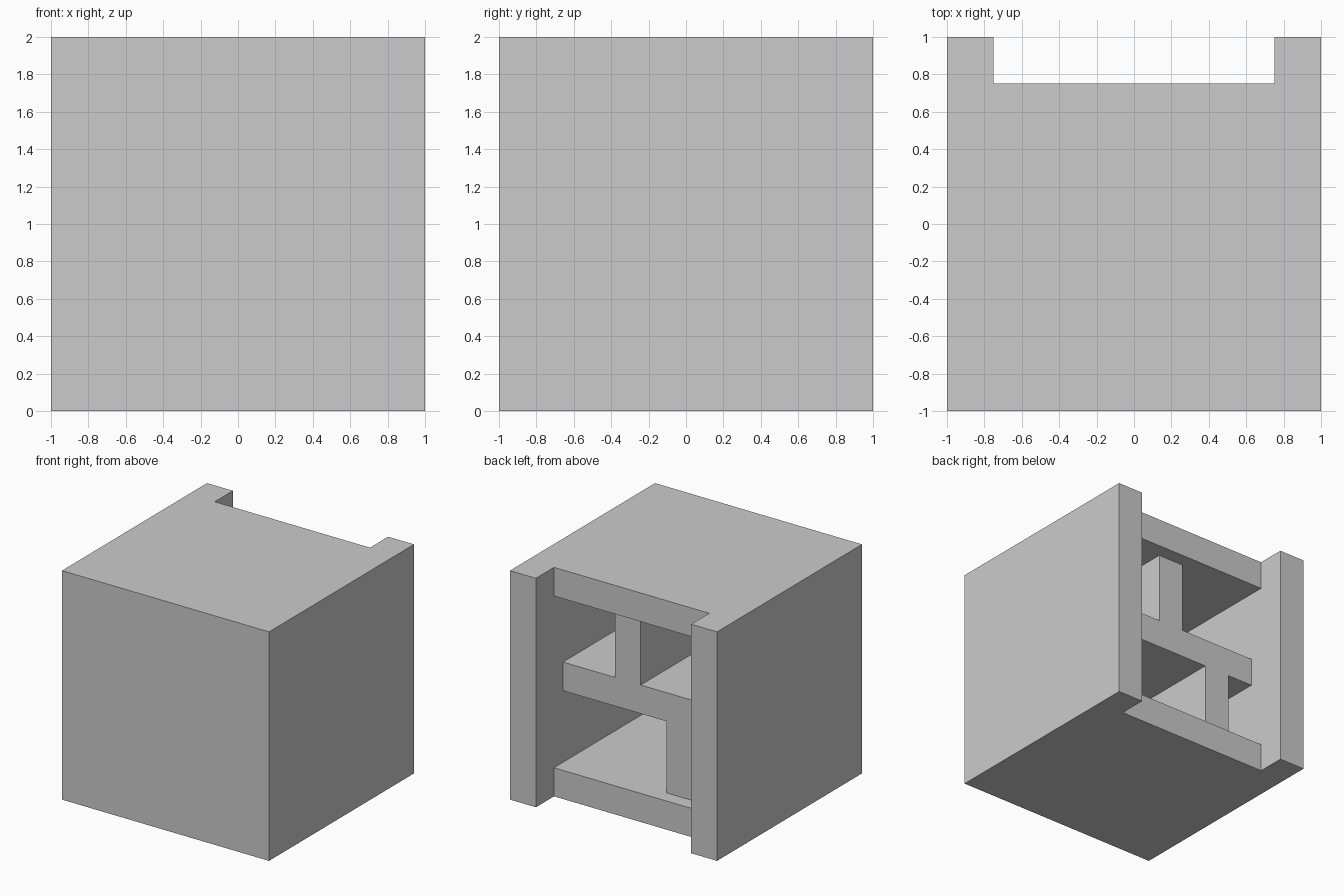
import bpy, bmesh
from mathutils import Vector

if "Cube" in bpy.data.objects:
    bpy.data.objects.remove(bpy.data.objects["Cube"])

WALL = 0.25            # thickness of every panel
INNER = 1 - WALL       # inner half width


def box(name, lo, hi):
    """Axis-aligned box between two corners."""
    lo, hi = Vector(lo), Vector(hi)
    bm = bmesh.new()
    bmesh.ops.create_cube(bm, size=1)
    bmesh.ops.scale(bm, vec=hi - lo, verts=bm.verts)
    bmesh.ops.translate(bm, vec=(lo + hi) / 2, verts=bm.verts)
    return finish(name, bm)


def finish(name, bm):
    bmesh.ops.recalc_face_normals(bm, faces=bm.faces)
    mesh = bpy.data.meshes.new(name)
    bm.to_mesh(mesh)
    bm.free()
    obj = bpy.data.objects.new(name, mesh)
    bpy.context.collection.objects.link(obj)
    return obj


def carve(target, lo, hi):
    """Subtract a box from the target and discard the cutter."""
    cutter = box("cutter", lo, hi)
    cutter.hide_render = True
    mod = target.modifiers.new("carve", 'BOOLEAN')
    mod.operation, mod.solver, mod.object = 'DIFFERENCE', 'EXACT', cutter
    bpy.context.view_layer.objects.active = target
    bpy.ops.object.modifier_apply(modifier=mod.name)
    bpy.data.objects.remove(cutter)


# Cabinet shell: solid cube, top and bottom set back, hollowed from the rear
shell = box("cabinet_shell", (-1, -1, 0), (1, 1, 2))
carve(shell, (-INNER, 0.75, -0.5), (INNER, 1.5, 2.5))
carve(shell, (-INNER, -0.75, WALL), (INNER, 1.2, 2 - WALL))

# Shelf with an upper and a lower divider, one x/z profile extruded in depth
profile = [(-0.75, 0.875), (-0.5, 0.875), (-0.5, 0.25), (-0.25, 0.25),
           (-0.25, 0.875), (0.75, 0.875), (0.75, 1.125), (0.25, 1.125),
           (0.25, 1.75), (0, 1.75), (0, 1.125), (-0.75, 1.125)]
bm = bmesh.new()
face = bm.faces.new([bm.verts.new((x, -0.75, z)) for x, z in profile])
extruded = bmesh.ops.extrude_face_region(bm, geom=[face], use_keep_orig=True)
bmesh.ops.translate(bm, vec=(0, 1.375, 0),
                    verts=[v for v in extruded["geom"] if isinstance(v, bmesh.types.BMVert)])
finish("shelf_and_dividers", bm)
